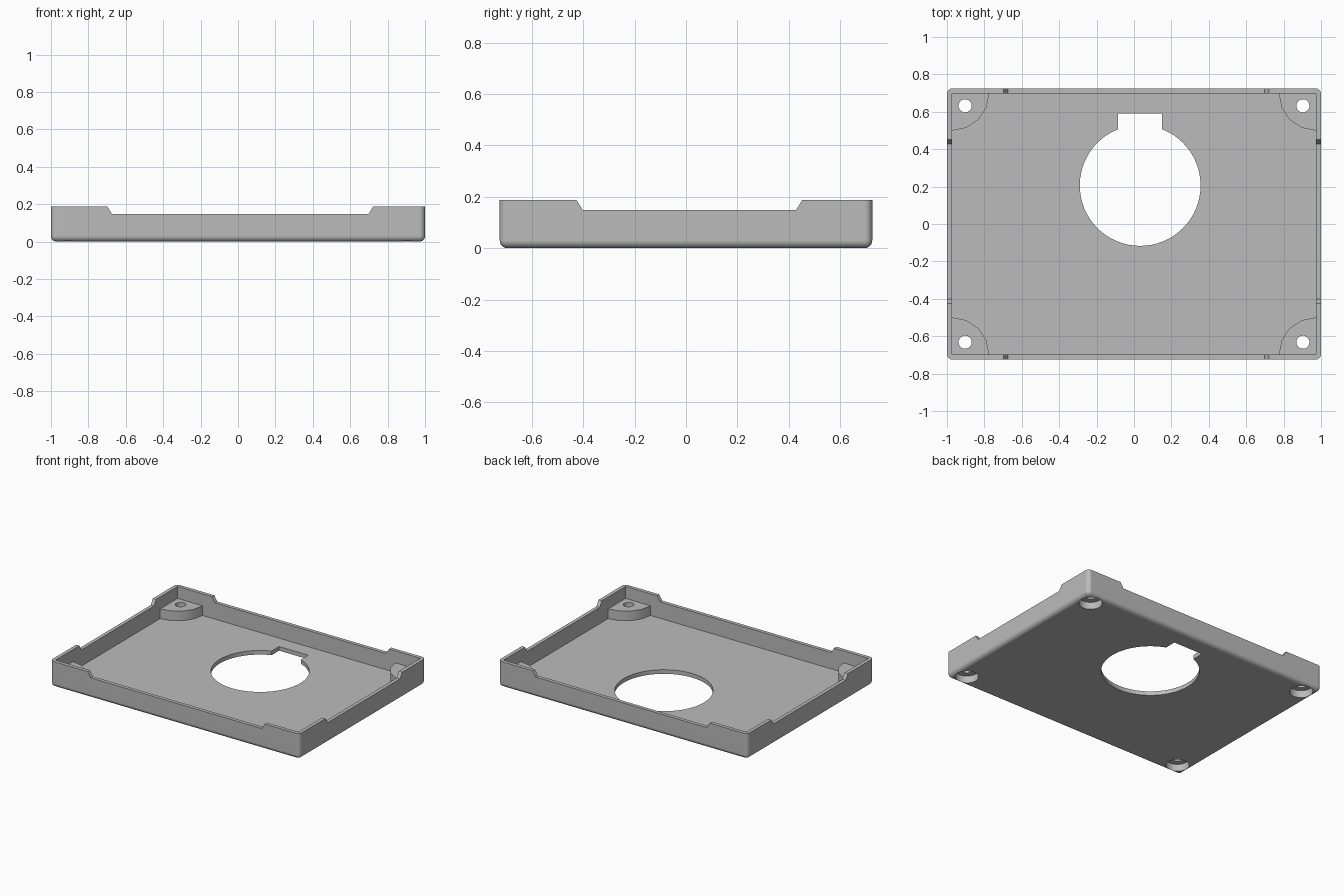
import bpy, bmesh, math

cube = bpy.data.objects.get("Cube")
if cube:
    bpy.data.objects.remove(cube, do_unlink=True)

HX, HY, TOP = 1.0, 0.725, 0.187      # outer half sizes and height
WALL, FLOOR, BOSS_TOP = 0.026, 0.03, 0.1
IX, IY = HX - WALL, HY - WALL        # inner half sizes
SCREW_X, SCREW_Y = 0.903, 0.632

grey = bpy.data.materials.new("plain grey")
grey.use_nodes = True
colour = (0.5, 0.5, 0.5, 1)
grey.diffuse_color = colour
grey.node_tree.nodes["Principled BSDF"].inputs["Base Color"].default_value = colour


def prism(name, points, depth):
    """Closed solid from a planar outline pushed along a vector."""
    bm = bmesh.new()
    face = bm.faces.new([bm.verts.new(p) for p in points])
    out = bmesh.ops.extrude_face_region(bm, geom=[face])
    bmesh.ops.translate(bm, vec=depth,
                        verts=[g for g in out["geom"] if isinstance(g, bmesh.types.BMVert)])
    bmesh.ops.recalc_face_normals(bm, faces=bm.faces)
    mesh = bpy.data.meshes.new(name)
    bm.to_mesh(mesh)
    bm.free()
    mesh.materials.append(grey)
    obj = bpy.data.objects.new(name, mesh)
    bpy.context.collection.objects.link(obj)
    return obj


def box(name, x0, x1, y0, y1, z0, z1):
    return prism(name, [(x0, y0, z0), (x1, y0, z0), (x1, y1, z0), (x0, y1, z0)], (0, 0, z1 - z0))


def cylinder(name, x, y, r, z0, z1, sides):
    turn = math.tau / sides
    return prism(name, [(x + r * math.cos(i * turn), y + r * math.sin(i * turn), z0)
                        for i in range(sides)], (0, 0, z1 - z0))


def combine(target, tool, operation="DIFFERENCE"):
    mod = target.modifiers.new(tool.name, "BOOLEAN")
    mod.operation, mod.solver, mod.object = operation, "EXACT", tool
    bpy.context.view_layer.objects.active = target
    bpy.ops.object.modifier_apply(modifier=mod.name)
    bpy.data.objects.remove(tool, do_unlink=True)


# Outer shell with rounded upright and bottom edges
tray = box("tray", -HX, HX, -HY, HY, 0, TOP)
bm = bmesh.new()
bm.from_mesh(tray.data)
edges = [e for e in bm.edges if min(v.co.z for v in e.verts) < 0.01]
bmesh.ops.bevel(bm, geom=edges, offset=0.03, segments=6, profile=0.5, affect="EDGES")
bm.to_mesh(tray.data)
bm.free()

# Hollow inside
combine(tray, box("cavity", -IX, IX, -IY, IY, FLOOR, 0.4))

# Quarter-round screw bosses in the inner corners
for sx in (-1, 1):
    for sy in (-1, 1):
        sink = 0.01
        arc = [(0.2 * math.cos(i * math.pi / 8), 0.2 * math.sin(i * math.pi / 8)) for i in range(5)]
        outline = [(-sink, -sink), (0.2, -sink)] + arc + [(-sink, 0.2)]
        boss = prism("boss", [(sx * (IX - a), sy * (IY - b), FLOOR - sink) for a, b in outline],
                     (0, 0, BOSS_TOP - FLOOR + sink))
        combine(tray, boss, "UNION")

# Screw holes with wide recesses underneath
for sx in (-1, 1):
    for sy in (-1, 1):
        x, y = sx * SCREW_X, sy * SCREW_Y
        combine(tray, cylinder("screw_hole", x, y, 0.035, -0.1, 0.3, 32))
        combine(tray, cylinder("screw_recess", x, y, 0.077, -0.1, 0.052, 32))

# Shallow slanted notches in the rims, leaving raised corners
LOW, HIGH = 0.148, 0.248
slope = 0.024 * (HIGH - LOW) / (TOP - LOW)
x0, x1, y0, y1 = -0.674, 0.698, -0.402, 0.428
combine(tray, prism("front_back_notch", [(x0, -1, LOW), (x1, -1, LOW), (x1 + slope, -1, HIGH),
                                         (x0 - slope, -1, HIGH)], (0, 2, 0)))
combine(tray, prism("side_notch", [(-1.2, y0, LOW), (-1.2, y1, LOW), (-1.2, y1 + slope, HIGH),
                                   (-1.2, y0 - slope, HIGH)], (2.4, 0, 0)))

# Round opening with a square slot at the back
combine(tray, cylinder("round_opening", 0.033, 0.206, 0.323, -0.1, 0.12, 64))
combine(tray, box("opening_slot", -0.085, 0.15, 0.3, 0.592, -0.11, 0.13))

# Smooth rounded edges, keep hard corners
bpy.ops.object.select_all(action="DESELECT")
tray.select_set(True)
bpy.context.view_layer.objects.active = tray
bpy.ops.object.shade_smooth_by_angle(angle=math.radians(30))
normals = tray.modifiers.new("flat_face_normals", "WEIGHTED_NORMAL")
normals.keep_sharp = True
